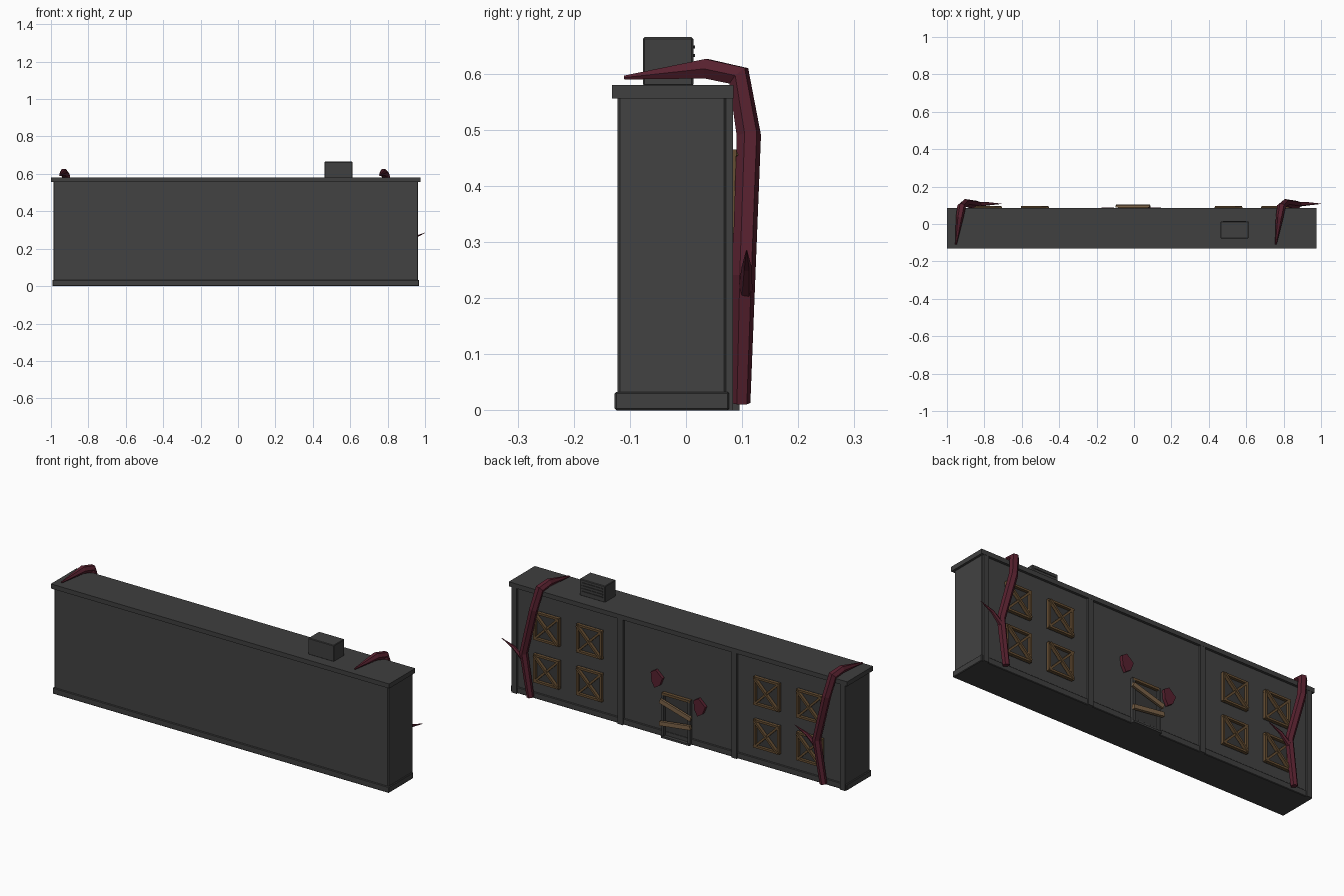
import bpy, bmesh, math
from mathutils import Matrix, Vector

cube = bpy.data.objects.get("Cube")
if cube:
    bpy.data.objects.remove(cube, do_unlink=True)


def material(name, rgb):
    m = bpy.data.materials.new(name)
    m.use_nodes = True
    m.diffuse_color = (*rgb, 1)
    bsdf = next(n for n in m.node_tree.nodes if n.type == 'BSDF_PRINCIPLED')
    bsdf.inputs["Base Color"].default_value = (*rgb, 1)
    return m


WALL = material("charcoal wall", (.054, .054, .054))
TRIM = material("charcoal trim", (.05, .05, .05))
PANE = material("dark pane", (.04, .04, .04))
WOOD = material("brown wood", (.13, .075, .032))
PLANK = material("tan plank", (.2, .125, .065))
VINE = material("dark red vine", (.095, .015, .028))


def add(name, mesh, mat):
    mesh.materials.clear()
    mesh.materials.append(mat)
    ob = bpy.data.objects.new(name, mesh)
    bpy.context.collection.objects.link(ob)
    return ob


def box(name, x, y, z, mat, bevel=0):
    """Box from three (low, high) ranges."""
    bm = bmesh.new()
    size = [b - a for a, b in (x, y, z)]
    mid = [(a + b) / 2 for a, b in (x, y, z)]
    bmesh.ops.create_cube(bm, size=1, matrix=Matrix.Diagonal((*size, 1)))
    me = bpy.data.meshes.new(name)
    bm.to_mesh(me)
    bm.free()
    ob = add(name, me, mat)
    ob.location = mid
    if bevel:
        mod = ob.modifiers.new("soft edges", 'BEVEL')
        mod.width = bevel
        mod.segments = 1
    return ob


def bar(name, a, b, width, y, mat):
    """Flat board on the rear wall between two (x, z) points."""
    dx, dz = b[0] - a[0], b[1] - a[1]
    half = math.hypot(dx, dz) / 2
    ob = box(name, (-half, half), y, (-width / 2, width / 2), mat)
    ob.location.x, ob.location.z = (a[0] + b[0]) / 2, (a[1] + b[1]) / 2
    ob.rotation_euler.y = -math.atan2(dz, dx)
    return ob


def tube(name, points, mat):
    """Six-sided tapering tube through (x, y, z, radius) points."""
    cu = bpy.data.curves.new(name, 'CURVE')
    cu.dimensions = '3D'
    cu.bevel_depth = 1
    cu.bevel_resolution = 1
    cu.use_fill_caps = True
    sp = cu.splines.new('POLY')
    sp.use_smooth = False
    sp.points.add(len(points) - 1)
    for p, (x, y, z, r) in zip(sp.points, points):
        p.co = (x, y, z, 1)
        p.radius = r
    tmp = bpy.data.objects.new(name + "_path", cu)
    bpy.context.collection.objects.link(tmp)
    deps = bpy.context.evaluated_depsgraph_get()
    me = bpy.data.meshes.new_from_object(tmp.evaluated_get(deps))
    bpy.data.objects.remove(tmp, do_unlink=True)
    for f in me.polygons:
        f.use_smooth = False
    return add(name, me, mat)


# Main building
BACK = .072
box("building_body", (-.987, .963), (-.122, BACK), (.005, .565), WALL, .004)
box("base_plinth", (-.993, .969), (-.127, .077), (0, .033), TRIM, .003)
box("roof_slab", (-1, .975), (-.132, .085), (.556, .58), TRIM)
for i, x in enumerate((-.972, -.34, .325, .945)):
    box(f"pilaster_{i + 1}", (x - .015, x + .015), (.06, .084), (0, .558), TRIM)

# Roof unit with louvers on its rear face
box("roof_unit", (.463, .613), (-.077, .013), (.578, .665), TRIM, .003)
for i in range(4):
    z = .6 + i * .015
    box(f"louver_{i + 1}", (.475, .6), (.01, .016), (z, z + .005), PANE)

# Boarded windows
HALF, EDGE = .075, .069
for x in (-.78, -.53, .505, .755):
    for z in (.165, .39):
        box("window_pane", (x - HALF, x + HALF), (.06, .075), (z - HALF, z + HALF), PANE)
        for s in (-1, 1):
            bar("window_rail", (x - HALF, z + s * EDGE), (x + HALF, z + s * EDGE),
                .011, (.07, .09), WOOD)
            bar("window_stile", (x + s * EDGE, z - HALF), (x + s * EDGE, z + HALF),
                .011, (.07, .089), WOOD)
            bar("window_cross_board", (x - EDGE, z - s * EDGE), (x + EDGE, z + s * EDGE),
                .011, (.08, .094 + s * .003), WOOD)

# Barred door
box("door_panel", (-.075, .07), (.06, .076), (.005, .23), PANE)
box("door_step", (-.085, .08), (.06, .095), (0, .01), TRIM)
for x in (-.079, .074):
    box("door_post", (x - .007, x + .007), (.06, .09), (0, .235), TRIM)
bar("door_lintel", (-.085, .23), (.08, .23), .013, (.06, .09), WOOD)
bar("door_upper_plank", (-.095, .143), (.085, .195), .024, (.088, .1), PLANK)
bar("door_lower_plank", (-.095, .1), (.085, .077), .022, (.088, .104), PLANK)


# Red growth patches beside the door
def patch(name, cx, cz):
    outline = ((-.034, .01), (-.018, -.03), (.012, -.05), (.03, -.018), (.034, .028), (.006, .046))
    bm = bmesh.new()
    f = bm.faces.new([bm.verts.new((cx + x, .07, cz + z)) for x, z in outline])
    ext = bmesh.ops.extrude_face_region(bm, geom=[f])
    top = [v for v in ext["geom"] if isinstance(v, bmesh.types.BMVert)]
    bmesh.ops.translate(bm, verts=top, vec=Vector((0, .019, 0)))
    bmesh.ops.recalc_face_normals(bm, faces=bm.faces[:])
    me = bpy.data.meshes.new(name)
    bm.to_mesh(me)
    bm.free()
    add(name, me, VINE)


patch("growth_patch_left", .11, .3)
patch("growth_patch_right", -.14, .215)

# Vines climbing the rear wall and bending over the roof
stem = ((.06, .097, .013, .018), (.095, .103, .24, .021), (.03, .112, .49, .022),
        (.008, .094, .596, .023), (-.002, .035, .609, .02), (-.022, -.11, .593, .004))
thorn = ((.085, .105, .2, .014), (.15, .108, .255, .009), (.22, .108, .285, .001))
for side, x0 in (("left", .78), ("right", -.93)):
    for part, path in (("vine_stem", stem), ("vine_thorn", thorn)):
        tube(f"{part}_{side}", [(x0 + x, y, z, r) for x, y, z, r in path], VINE)
